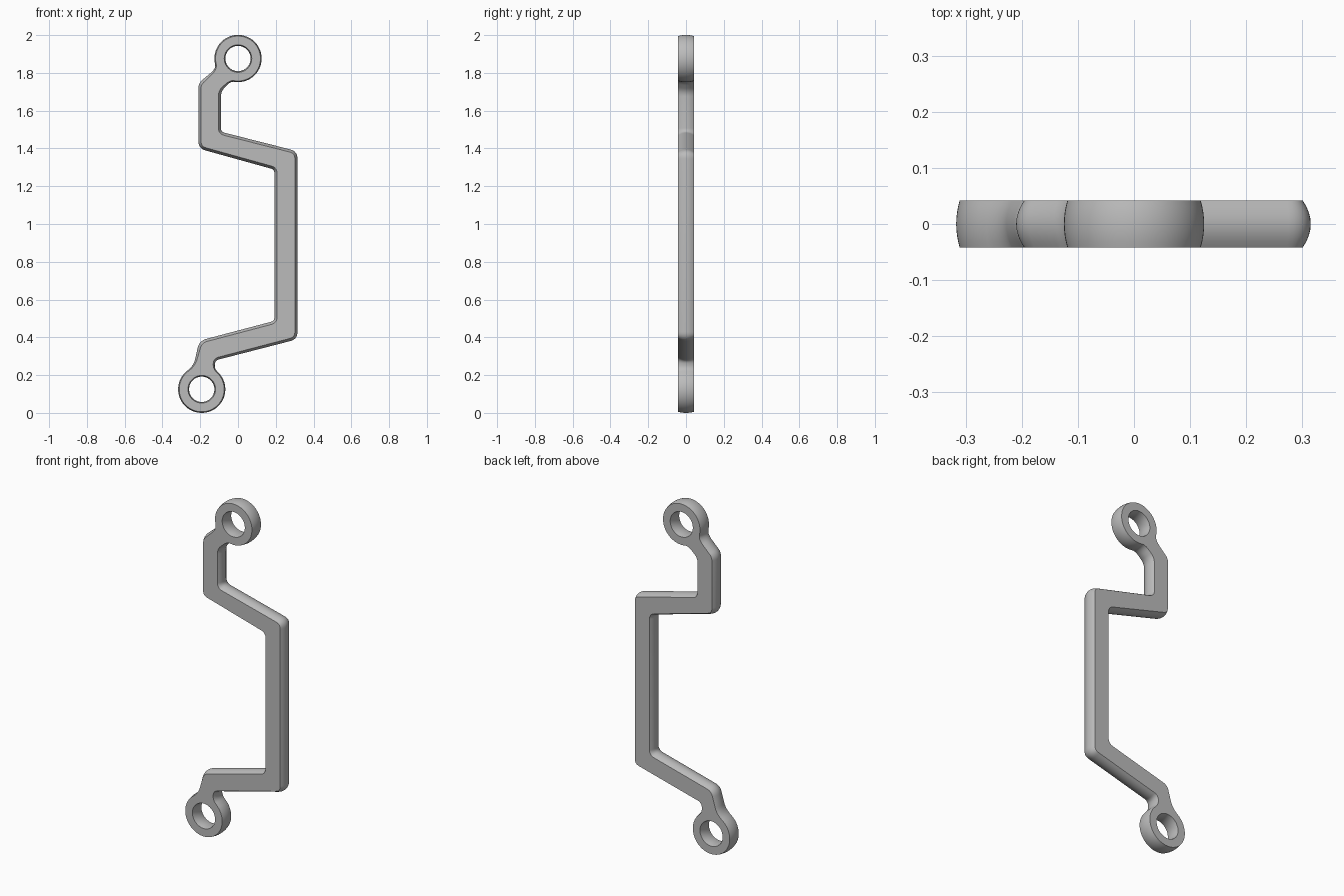
import bpy, bmesh
from math import sin, cos, pi, acos, atan2, tau
from mathutils import Vector

if "Cube" in bpy.data.objects:
    bpy.data.objects.remove(bpy.data.objects["Cube"])

HALF = 0.0415                 # half thickness of the bracket
RING, HOLE = 0.125, 0.067     # eyelet radii
BAR_BULGE, RING_BULGE = 0.014, 0.006
TOP, LOW = Vector((0, 1.876)), Vector((-0.192, 0.125))

# Bar corners (x, z, rounding length); first and last of each side meet an eyelet
left_side = [(-.116, 1.824, .035), (-.21, 1.745, .03), (-.21, 1.40, .04), (.193, 1.288, .02),
             (.193, .487, .02), (-.205, .382, .04), (-.235, .25, .035)]
right_side = [(-.125, .236, .02), (-.12, .278, .018), (.315, .39, .04),
              (.315, 1.385, .04), (-.09, 1.488, .02), (-.09, 1.70, .025), (-.04, 1.756, .03)]


def touch_angle(corner, centre, sign):
    """Angle where a tangent from the corner touches the eyelet."""
    d = Vector(corner[:2]) - centre
    return atan2(d.y, d.x) + sign * acos(min(1, RING / d.length))


def on_circle(centre, radius, a):
    return centre + radius * Vector((cos(a), sin(a)))


def rounded(start, corners, end, steps=8):
    """Polyline through the corners with each one rounded off."""
    pts = [start] + [Vector(c[:2]) for c in corners] + [end]
    out = []
    for i, (_, _, d) in enumerate(corners, 1):
        c = pts[i]
        ends = []
        for q in (pts[i - 1], pts[i + 1]):
            v = q - c
            ends.append(c + v.normalized() * min(d, v.length))
        for k in range(steps + 1):
            t = k / steps
            out.append(ends[0] * (1 - t) ** 2 + c * 2 * t * (1 - t) + ends[1] * t * t)
    return out


def arc(centre, a0, a1, steps=56):
    span = (a1 - a0) % tau
    return [on_circle(centre, RING, a0 + span * k / steps) for k in range(1, steps)]


# Complete outer outline, counter-clockwise
t1 = touch_angle(left_side[0], TOP, -1)
t2 = touch_angle(left_side[-1], LOW, 1)
t3 = touch_angle(right_side[0], LOW, -1)
t4 = touch_angle(right_side[-1], TOP, 1)
outline = rounded(on_circle(TOP, RING, t1), left_side, on_circle(LOW, RING, t2))
outline += arc(LOW, t2, t3)
outline += rounded(on_circle(LOW, RING, t3), right_side, on_circle(TOP, RING, t4))
outline += arc(TOP, t4, t1)
holes = [[on_circle(c, HOLE, -tau * k / 56) for k in range(56)] for c in (TOP, LOW)]


def bulge(p):
    """Shallow bulge on the eyelets, blending to a deeper one on the bar."""
    near = min((p - TOP).length, (p - LOW).length)
    f = max(0, min(1, (near - RING) / 0.07))
    return RING_BULGE + (BAR_BULGE - RING_BULGE) * f


def add_wall(bm, loop, levels=8):
    """Convex wall following the loop; returns its two rim edge loops."""
    n = len(loop)
    rows = []
    for j in range(levels + 1):
        s = -1 + 2 * j / levels
        row = []
        for i, p in enumerate(loop):
            t = ((loop[(i + 1) % n] - p).normalized() + (p - loop[i - 1]).normalized()).normalized()
            q = p - Vector((t.y, -t.x)) * bulge(p) * s * s
            row.append(bm.verts.new((q.x, s * HALF, q.y)))
        rows.append(row)
    for a, b in zip(rows, rows[1:]):
        for i in range(n):
            k = (i + 1) % n
            bm.faces.new((a[i], a[k], b[k], b[i]))
    return [[bm.edges.get((r[i], r[(i + 1) % n])) for i in range(n)] for r in (rows[0], rows[-1])]


bm = bmesh.new()
rims = [add_wall(bm, loop) for loop in [outline] + holes]
# Flat front and back faces with the eyelet holes left open
for side, facing in ((0, -1), (1, 1)):
    edges = [e for rim in rims for e in rim[side]]
    bmesh.ops.triangle_fill(bm, edges=edges, use_beauty=True, normal=(0, facing, 0))
bmesh.ops.recalc_face_normals(bm, faces=bm.faces)

mesh = bpy.data.meshes.new("bent_bracket")
bm.to_mesh(mesh)
bm.free()
bracket = bpy.data.objects.new("bent_bracket", mesh)
bpy.context.collection.objects.link(bracket)

# Plain grey finish
grey = bpy.data.materials.new("grey")
grey.use_nodes = True
colour = (0.5, 0.5, 0.5, 1)
grey.diffuse_color = colour
grey.node_tree.nodes["Principled BSDF"].inputs["Base Color"].default_value = colour
mesh.materials.append(grey)

bpy.context.view_layer.objects.active = bracket
bracket.select_set(True)
bpy.ops.object.shade_smooth_by_angle(angle=pi / 6)
